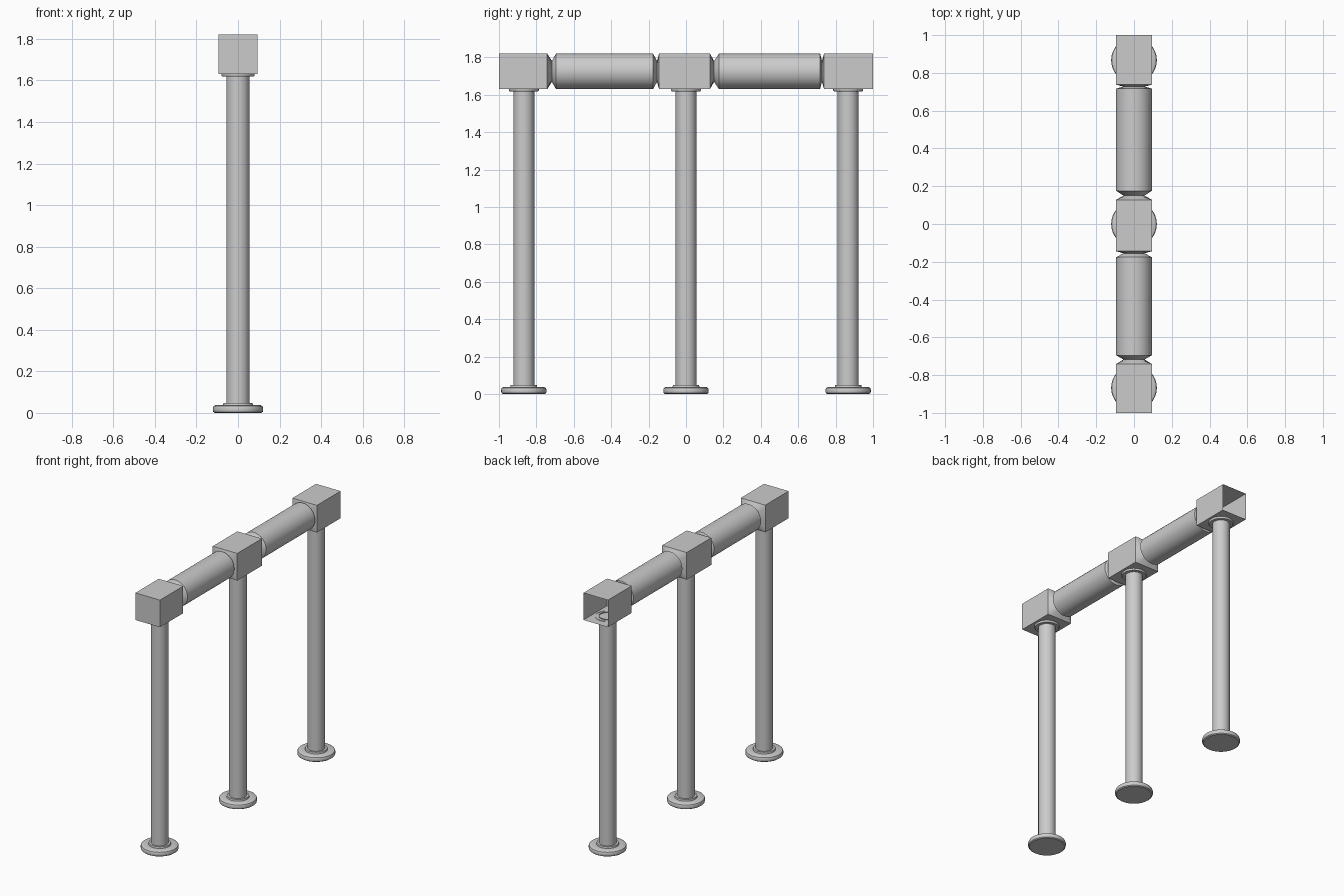
import bpy, bmesh, math

if "Cube" in bpy.data.objects:
    bpy.data.objects.remove(bpy.data.objects["Cube"])

N = 32          # sides of every round part
ZC = 1.725      # height of the rail axis
H = 0.095       # half width of rail and connector blocks
NECK = 0.056    # post and neck radius


def loft(name, rings, cap_start=False, cap_end=False):
    """Skin a list of equal-length point rings."""
    bm = bmesh.new()
    loops = [[bm.verts.new(p) for p in r] for r in rings]
    for a, b in zip(loops, loops[1:]):
        for i in range(N):
            j = (i + 1) % N
            bm.faces.new((a[i], a[j], b[j], b[i]))
    if cap_start:
        bm.faces.new(loops[0])
    if cap_end:
        bm.faces.new(loops[-1])
    bmesh.ops.recalc_face_normals(bm, faces=bm.faces)
    me = bpy.data.meshes.new(name)
    bm.to_mesh(me)
    bm.free()
    ob = bpy.data.objects.new(name, me)
    bpy.context.collection.objects.link(ob)
    bpy.ops.object.select_all(action='DESELECT')
    bpy.context.view_layer.objects.active = ob
    ob.select_set(True)
    bpy.ops.object.shade_smooth_by_angle(angle=math.radians(35))
    return ob


def ring(y, r, square=False):
    """Circle or square section around the rail axis."""
    pts = []
    for i in range(N):
        a = 2 * math.pi * i / N
        c, s = math.cos(a), math.sin(a)
        k = r / max(abs(c), abs(s)) if square else r
        pts.append((k * c, y, ZC + k * s))
    return pts


def lathe(name, y, profile, **caps):
    """Turn an (r, z) profile about a vertical axis."""
    rings = [[(r * math.cos(2 * math.pi * i / N), y + r * math.sin(2 * math.pi * i / N), z)
              for i in range(N)] for r, z in profile]
    return loft(name, rings, **caps)


# Posts, each with a floor flange and a collar under its block
for label, y in (("front", -0.867), ("middle", 0.0), ("back", 0.867)):
    lathe(label + "_flange", y, [(0.112, 0), (0.119, 0.005), (0.121, 0.012), (0.121, 0.024),
                                 (0.118, 0.032), (0.11, 0.037), (0.072, 0.037),
                                 (0.07, 0.048), (NECK, 0.048)], cap_start=True)
    lathe(label + "_post", y, [(NECK, 0.045), (NECK, 1.635)])
    lathe(label + "_collar", y, [(NECK, 1.618), (0.076, 1.618), (0.08, 1.624), (0.08, 1.632)])

# Square connector blocks tapering to round necks
loft("front_block", [ring(-1, H, True), ring(-0.742, H, True), ring(-0.717, NECK)],
     cap_start=True)
loft("middle_block", [ring(-0.155, NECK), ring(-0.144, H, True),
                      ring(0.128, H, True), ring(0.15, NECK)])
# The back block is open at its outer end
loft("back_block", [ring(0.727, NECK), ring(0.738, H, True), ring(1, H, True)])

# Round rails with tapered ends
for label, a, b, c, d in (("front", -0.717, -0.695, -0.176, -0.155),
                          ("back", 0.15, 0.176, 0.717, 0.727)):
    loft(label + "_rail", [ring(a, NECK), ring(b, H), ring(c, H), ring(d, NECK)])
